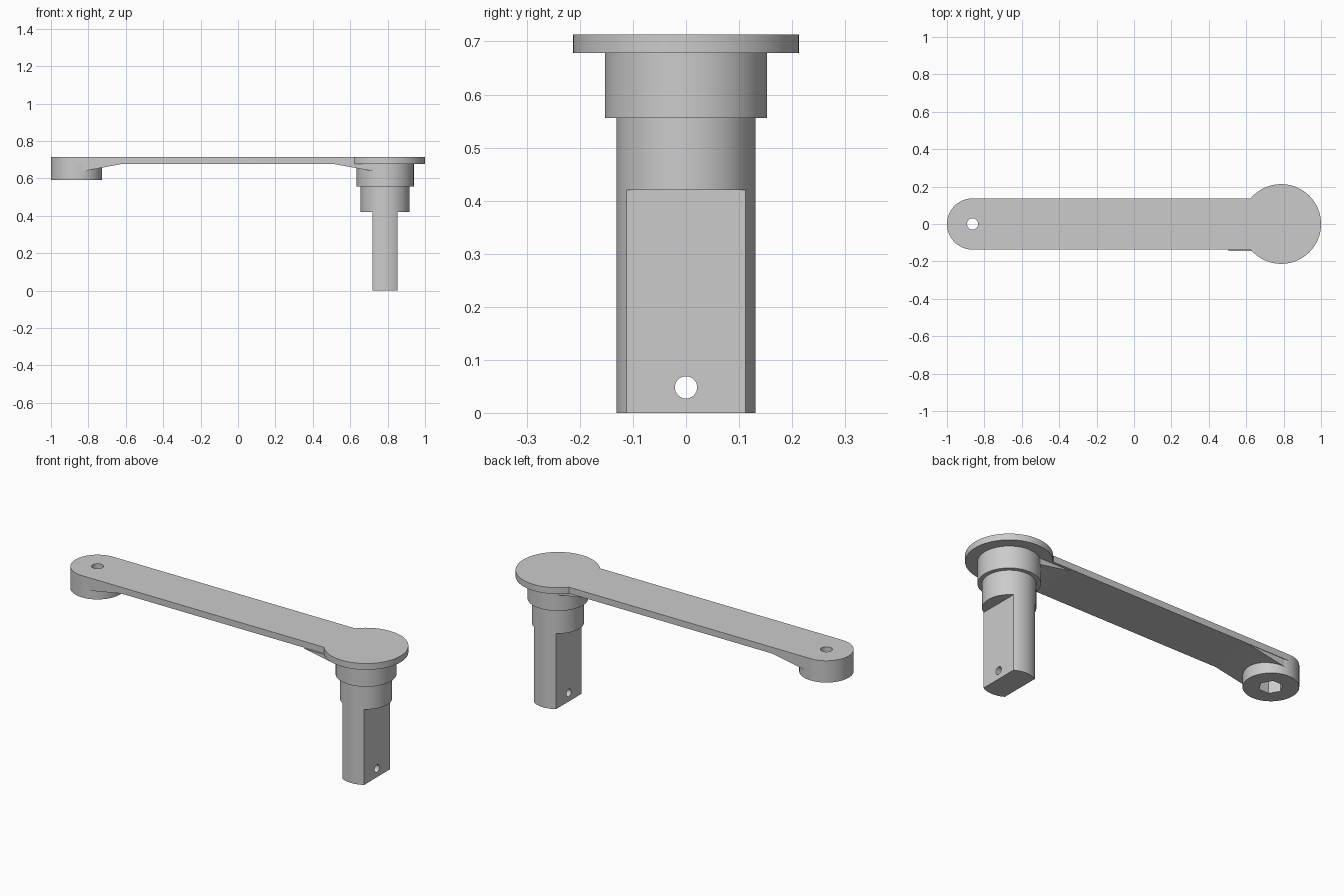
import bpy, bmesh, math
from mathutils import Matrix

if "Cube" in bpy.data.objects:
    bpy.data.objects.remove(bpy.data.objects["Cube"])

GREY = bpy.data.materials.new("plain grey")
GREY.use_nodes = True
COLOUR = (0.6, 0.6, 0.6, 1)
GREY.diffuse_color = COLOUR
GREY.node_tree.nodes["Principled BSDF"].inputs["Base Color"].default_value = COLOUR

HEAD_X, HEAD_R = 0.787, 0.213      # round head above the spindle
BOSS_X, BOSS_R = -0.863, 0.137     # rounded end with the bolt hole
TOP, UNDER = 0.713, 0.678          # arm plate heights


def prism(name, outline, depth, matrix=Matrix()):
    """Extrude a flat outline along local z, then place it."""
    bm = bmesh.new()
    face = bm.faces.new([bm.verts.new((a, b, 0)) for a, b in outline])
    ext = bmesh.ops.extrude_face_region(bm, geom=[face])
    verts = [v for v in ext["geom"] if isinstance(v, bmesh.types.BMVert)]
    bmesh.ops.translate(bm, verts=verts, vec=(0, 0, depth))
    bmesh.ops.transform(bm, matrix=matrix, verts=bm.verts)
    bmesh.ops.recalc_face_normals(bm, faces=bm.faces)
    mesh = bpy.data.meshes.new(name)
    bm.to_mesh(mesh)
    bm.free()
    mesh.materials.append(GREY)
    obj = bpy.data.objects.new(name, mesh)
    bpy.context.collection.objects.link(obj)
    return obj


def arc(cx, r, start, end, steps):
    angles = [start + (end - start) * i / steps for i in range(steps + 1)]
    return [(cx + r * math.cos(a), r * math.sin(a)) for a in angles]


def cylinder(name, x, r, z0, z1, sides=96):
    return prism(name, arc(x, r, 0, math.tau, sides)[:-1], z1 - z0,
                 Matrix.Translation((0, 0, z0)))


def box(name, x0, x1, y0, y1, z0, z1):
    return prism(name, [(x0, y0), (x1, y0), (x1, y1), (x0, y1)], z1 - z0,
                 Matrix.Translation((0, 0, z0)))


def activate(obj):
    bpy.ops.object.select_all(action='DESELECT')
    obj.select_set(True)
    bpy.context.view_layer.objects.active = obj


def cut(obj, *cutters):
    activate(obj)
    for cutter in cutters:
        mod = obj.modifiers.new("cut", 'BOOLEAN')
        mod.operation, mod.solver, mod.object = 'DIFFERENCE', 'EXACT', cutter
        bpy.ops.object.modifier_apply(modifier=mod.name)


def gusset(name, x_thin, x_thick, z_thick, y0, y1):
    """Wedge under the arm, thickening towards one end."""
    to_xz = Matrix.Translation((0, y1, 0)) @ Matrix.Rotation(math.pi / 2, 4, 'X')
    return prism(name, [(x_thin, UNDER), (x_thick, UNDER), (x_thick, z_thick)],
                 y1 - y0, to_xz)


# Arm plate: rounded end, straight bar and round head in one outline
meet = math.asin(BOSS_R / HEAD_R)
outline = (arc(BOSS_X, BOSS_R, math.pi / 2, 1.5 * math.pi, 48)
           + arc(HEAD_X, HEAD_R, meet - math.pi, math.pi - meet, 80))
arm = prism("arm_plate", outline, TOP - UNDER, Matrix.Translation((0, 0, UNDER)))
boss = cylinder("bolt_boss", BOSS_X, BOSS_R, 0.592, UNDER)

# Wedges under each end of the arm
boss_gusset = gusset("boss_gusset", -0.615, -0.834, 0.637, -0.134, 0.134)
spindle_gusset = gusset("spindle_gusset", 0.505, HEAD_X, 0.627, -0.145, 0.123)

# Spindle: collar and flattened shaft
collar = cylinder("spindle_collar", HEAD_X, 0.153, 0.556, UNDER)
shaft = cylinder("spindle_shaft", HEAD_X, 0.131, 0, 0.56)

# Cutters: bolt hole, hexagonal pocket, shaft flats and pin hole
bolt_hole = cylinder("bolt_hole_cutter", BOSS_X, 0.03, 0.5, 0.8, 48)
hex_pocket = cylinder("hex_pocket_cutter", BOSS_X, 0.061, 0.5, 0.662, 6)
flats = [box("flat_cutter", HEAD_X + min(s * 0.067, s * 0.3),
             HEAD_X + max(s * 0.067, s * 0.3), -0.3, 0.3, -0.1, 0.42)
         for s in (-1, 1)]
pin_hole = cylinder("pin_hole_cutter", 0, 0.021, -0.3, 0.3, 32)
pin_hole.data.transform(Matrix.Translation((HEAD_X, 0, 0.048))
                        @ Matrix.Rotation(math.pi / 2, 4, 'Y'))

cut(arm, bolt_hole)
cut(boss, bolt_hole, hex_pocket)
cut(boss_gusset, bolt_hole, hex_pocket)
cut(shaft, *flats, pin_hole)
for cutter in (bolt_hole, hex_pocket, pin_hole, *flats):
    bpy.data.objects.remove(cutter)

# Smooth the round walls, keep the edges sharp
for part in (arm, boss, boss_gusset, spindle_gusset, collar, shaft):
    activate(part)
    bpy.ops.object.shade_smooth_by_angle(angle=math.radians(30))
